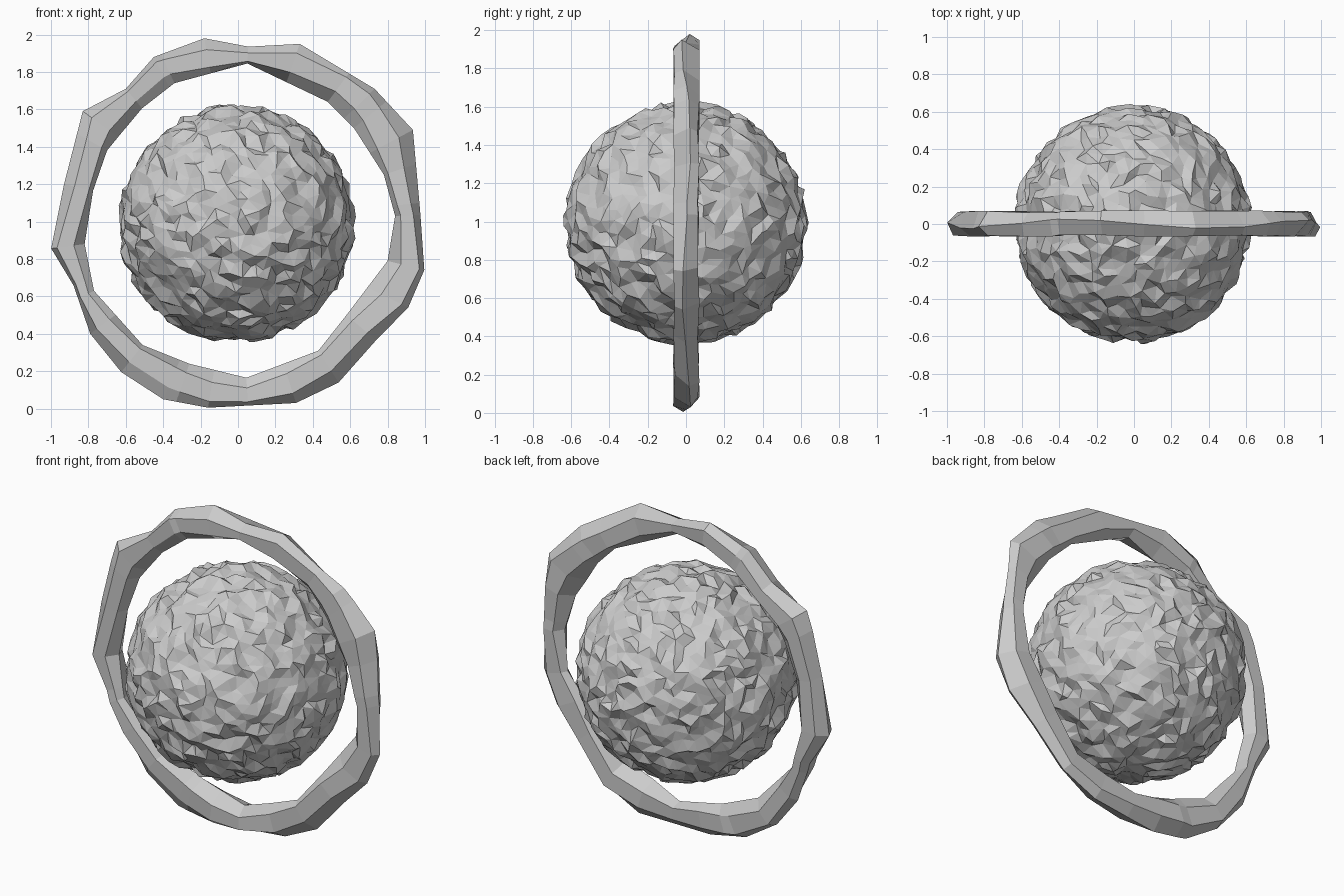
import bpy, bmesh, math, random
from mathutils import Vector

if "Cube" in bpy.data.objects:
    bpy.data.objects.remove(bpy.data.objects["Cube"])

random.seed(4)
CZ = 0.99


def finish(bm, name):
    bmesh.ops.recalc_face_normals(bm, faces=bm.faces)
    mesh = bpy.data.meshes.new(name)
    bm.to_mesh(mesh)
    bm.free()
    obj = bpy.data.objects.new(name, mesh)
    bpy.context.collection.objects.link(obj)
    return obj


# Rough faceted globe: evenly scattered points, hulled, then pushed in and out
COUNT = 1300
bm = bmesh.new()
for i in range(COUNT):
    z = 1 - 2 * (i + 0.5) / COUNT
    a = i * math.pi * (3 - math.sqrt(5))
    r = math.sqrt(1 - z * z)
    p = Vector((r * math.cos(a), r * math.sin(a), z))
    p += Vector([random.uniform(-0.03, 0.03) for _ in range(3)])
    bm.verts.new(p.normalized())
bmesh.ops.convex_hull(bm, input=bm.verts[:])
for v in bm.verts:
    v.co = v.co.normalized() * (0.623 + random.uniform(-0.023, 0.023)) + Vector((-0.008, 0, CZ))
finish(bm, "rough_globe")

# Hand-hewn ring: outer and inner outlines in the front plane
outer = [(1.0, .75), (.97, 1.1), (.935, 1.49), (.73, 1.71), (.33, 1.95), (.05, 1.935),
         (-.18, 1.98), (-.45, 1.88), (-.6, 1.71), (-.83, 1.59), (-.93, 1.2), (-1.0, .85),
         (-.88, .66), (-.79, .4), (-.62, .19), (-.4, .05), (-.16, .005), (.31, .03),
         (.56, .15), (.75, .38), (.91, .54)]
inner = [(.80, .79), (.84, 1.03), (.78, 1.25), (.62, 1.5), (.48, 1.64), (.05, 1.845),
         (-.34, 1.74), (-.52, 1.6), (-.70, 1.38), (-.78, 1.15), (-.82, .88), (-.77, .63),
         (-.51, .34), (-.26, .24), (.045, .165), (.43, .31), (.58, .5)]


def radius_at(points, a):
    """Distance from the ring centre to a closed outline along angle a."""
    d = Vector((math.cos(a), math.sin(a)))
    for i, p in enumerate(points):
        p = Vector(p) - Vector((0, CZ))
        q = Vector(points[(i + 1) % len(points)]) - Vector((0, CZ))
        c0, c1 = d.x * p.y - d.y * p.x, d.x * q.y - d.y * q.x
        if c0 <= 0 < c1:
            hit = p + (q - p) * (-c0 / (c1 - c0))
            if hit.dot(d) > 0:
                return hit.dot(d)
    return 0.88


# Stations at the corners of both outlines, skipping near-duplicates
angles = []
for a in sorted(math.atan2(z - CZ, x) for x, z in outer + inner):
    if not angles or a - angles[-1] > 0.04:
        angles.append(a)

# Six-sided cross-section: (outer-to-inner fraction, y)
section = [(0, 0), (.25, -.062), (.75, -.062), (1, .0), (.75, .066), (.25, .066)]
bm = bmesh.new()
loops = []
for a in angles:
    ro, ri = radius_at(outer, a + 1e-5), radius_at(inner, a + 1e-5)
    twist = 0.12 * math.sin(5 * a)
    loop = []
    for k, (t, y) in enumerate(section):
        if k in (0, 3):
            y += 0.025 * math.sin(4 * a + k)
        else:
            t += twist if y < 0 else -twist
        r = ro + (ri - ro) * t
        loop.append(bm.verts.new((r * math.cos(a), y + random.uniform(-.006, .006),
                                  CZ + r * math.sin(a))))
    loops.append(loop)
for i, a in enumerate(loops):
    b = loops[(i + 1) % len(loops)]
    for k in range(6):
        n = (k + 1) % 6
        bm.faces.new((a[k], a[n], b[n], b[k]))
finish(bm, "outer_ring")
